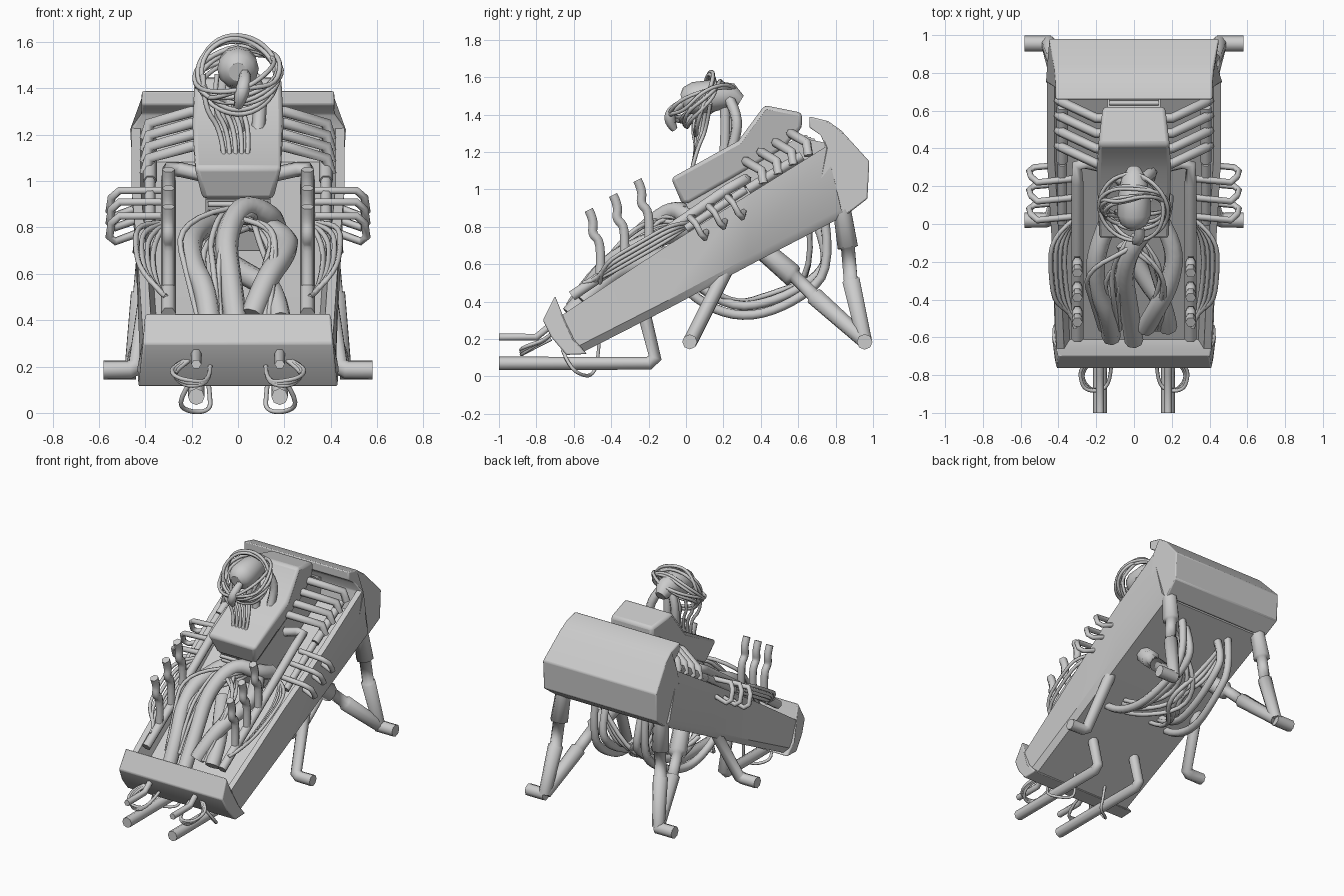
import bpy, bmesh, math, random
from mathutils import Vector, Euler

random.seed(4)


def finish(name, bm, bevel=0.0):
    bmesh.ops.recalc_face_normals(bm, faces=bm.faces)
    me = bpy.data.meshes.new(name)
    bm.to_mesh(me)
    bm.free()
    ob = bpy.data.objects.new(name, me)
    bpy.context.collection.objects.link(ob)
    bpy.context.view_layer.objects.active = ob
    ob.select_set(True)
    bpy.ops.object.shade_smooth_by_angle(angle=math.radians(35))
    ob.select_set(False)
    if bevel:
        m = ob.modifiers.new("bevel", 'BEVEL')
        m.width, m.segments = bevel, 2
    return ob


def prism(name, prof, bevel=0.0):
    """Side profile of (y, z, half width), spanned across x."""
    bm = bmesh.new()
    a = [bm.verts.new((-w, y, z)) for y, z, w in prof]
    b = [bm.verts.new((w, y, z)) for y, z, w in prof]
    n = len(prof)
    for i in range(n):
        j = (i + 1) % n
        bm.faces.new((a[i], a[j], b[j], b[i]))
    bm.faces.new(a)
    bm.faces.new(b)
    return finish(name, bm, bevel)


def tubes(name, paths, r, mirror=True, smooth=True, res=1, cyclic=False):
    """Hoses along paths of (x, y, z[, radius scale])."""
    cu = bpy.data.curves.new(name, 'CURVE')
    cu.dimensions = '3D'
    cu.bevel_depth, cu.bevel_resolution = r, res
    cu.use_fill_caps = True
    for path in paths:
        for s in ((1, -1) if mirror else (1,)):
            sp = cu.splines.new('NURBS' if smooth else 'POLY')
            sp.points.add(len(path) - 1)
            for p, c in zip(sp.points, path):
                p.co = (c[0] * s, c[1], c[2], 1)
                p.radius = c[3] if len(c) > 3 else 1
            if smooth:
                sp.order_u = 3
                sp.use_endpoint_u = not cyclic
                sp.resolution_u = 4
            sp.use_cyclic_u = cyclic
            sp.use_smooth = True
    ob = bpy.data.objects.new(name, cu)
    bpy.context.collection.objects.link(ob)
    return ob


# Sloping tray body: rim, floor and underside at each station
stations = [((-0.66, 0.33), (-0.62, 0.22), (-0.57, 0.12), 0.41, 0.42),
            ((-0.10, 0.70), (-0.06, 0.58), (-0.10, 0.36), 0.435, 0.43),
            ((0.33, 0.97), (0.37, 0.86), (0.35, 0.60), 0.46, 0.44),
            ((0.75, 1.23), (0.78, 1.12), (0.85, 0.86), 0.46, 0.45)]
bm = bmesh.new()
rings = []
for (ry, rz), (fy, fz), (by, bz), w, wb in stations:
    half = [(wb - 0.03, by, bz), (wb, by - 0.02, bz + 0.035), (w, ry, rz),
            (w - 0.04, ry, rz), (w - 0.07, fy, fz)]
    ring = half + [(-x, y, z) for x, y, z in reversed(half)]
    rings.append([bm.verts.new(c) for c in ring])
for a, b in zip(rings, rings[1:]):
    for i in range(len(a)):
        j = (i + 1) % len(a)
        bm.faces.new((a[i], a[j], b[j], b[i]))
bm.faces.new(rings[0])
bm.faces.new(rings[-1])
finish("tray_body", bm)

# Front bumper plate and rear hood
prism("front_plate", [(-0.70, 0.43, .40), (-0.765, 0.30, .41), (-0.72, 0.21, .42),
                      (-0.64, 0.115, .43), (-0.53, 0.12, .43), (-0.60, 0.20, .43),
                      (-0.66, 0.33, .41)], 0.008)
prism("rear_hood", [(0.66, 1.39, .415), (0.76, 1.365, .415), (0.83, 1.315, .42),
                    (0.98, 1.15, .45), (0.97, 0.95, .45), (0.86, 0.865, .43),
                    (0.70, 0.98, .45), (0.75, 1.22, .46), (0.72, 1.29, .42),
                    (0.66, 1.33, .415)], 0.008)

# Central pod with ribbed mount
prism("upper_pod", [(-0.08, 1.06, .19), (0.28, 1.26, .195), (0.42, 1.45, .19),
                    (0.62, 1.41, .165), (0.62, 1.33, .165), (0.52, 1.22, .17),
                    (0.02, 0.93, .155), (-0.02, 0.92, .15)], 0.02)
prism("pod_mount", [(0.0, 0.92, .14), (0.6, 1.28, .14), (0.74, 1.25, .14), (0.74, 1.12, .14),
                    (0.1, 0.70, .14)])
tubes("mount_ribs", [[(-.13, y, z), (.13, y, z)] for y, z in
                     [(-.01 + .02 * i, .90 - .035 * i) for i in range(4)]
                     + [(.64 + .02 * i, 1.28 - .01 * i) for i in range(3)]], 0.013, False, False)

# Head: rounded capsule, snout and neck hoses
tubes("head_capsule", [[(0, -.02, 1.47, .45), (0, 0, 1.475, .8), (0, .05, 1.485, 1),
                        (0, .14, 1.5, .95), (0, .24, 1.5, .75), (0, .29, 1.47, .4)]],
      0.09, False, False, 4)
tubes("snout", [[(0.03, -.02, 1.46, .8), (0.03, -.08, 1.43), (0.01, -.09, 1.36, 1.1),
                 (0, -.06, 1.32, .6)]], 0.03, False)
tubes("neck_hoses", [[(.03, .22, 1.5), (.10, .28, 1.4), (.09, .26, 1.25), (.08, .22, 1.15)],
                     [(-.03, .22, 1.5), (-.1, .24, 1.4), (-.06, .22, 1.2)],
                     [(0, .2, 1.5), (0, .22, 1.35), (0, .2, 1.15)]], 0.03, False)
tubes("neck_wires", [[(-.15 + .06 * i, .05 + .02 * i, 1.46), (-.15 + .04 * i, .03 + .02 * i, 1.32),
                      (-.07 + .03 * i, .06, 1.22), (-.06 + .025 * i, .03, 1.10)]
                     for i in range(5)], 0.011, False)
halo = []
for i in range(7):
    rot = Euler((math.radians(random.uniform(20, 85)), random.uniform(-.4, .4), 0)).to_matrix()
    a, b = random.uniform(.17, .2), random.uniform(.15, .21)
    halo.append([tuple(Vector((0, .09, 1.46)) + rot @ Vector(
        (a * math.cos(t * math.tau / 9), b * math.sin(t * math.tau / 9),
         random.uniform(-.03, .03)))) for t in range(9)])
tubes("head_cable_halo", halo, 0.011, False, cyclic=True)

# Long side rails, S-shaped exhaust stacks
tubes("side_rails", [[(.30, -.61, .43), (.30, -.30, .64), (.30, .22, 1.0), (.30, .31, 1.05),
                      (.25, .32, 1.05), (.16, .30, 1.03)]], 0.032, smooth=False)
tubes("exhaust_stacks", [[(.30, -.52 + dy, .89 + dz), (.30, -.49 + dy, .83 + dz),
                          (.30, -.505 + dy, .76 + dz), (.30, -.45 + dy, .72 + dz),
                          (.30, -.46 + dy, .55 + dz)]
                         for dy, dz in ((0, 0), (.13, .08), (.26, .16))], 0.028)

# Rear shoulder ribs and their posts
tubes("shoulder_ribs", [[(.15, y, z), (.20, y, z), (.38, y + .085, z - .05),
                         (.40, y + .095, z - .12)]
                        for y, z in [(.32 + .08 * i, 1.15 + .05 * i) for i in range(4)]],
      0.026, smooth=False)
tubes("shoulder_posts", [[(.38, .33, 1.0), (.38, .62, 1.18)]], 0.03, smooth=False)

# Handle loops over the rim
tubes("rim_loops", [[(.32, y - .01, z), (.51, y - .03, z), (.545, y, z - .03),
                     (.555, y + .03, z - .09), (.53, y + .05, z - .11), (.42, y + .06, z - .07)]
                    for y, z in ((.05, .85), (.15, .91), (.25, .96))], 0.018, smooth=False)
tubes("rim_bar", [[(.38, 0, .79), (.38, .32, 1.0)]], 0.025, smooth=False)

# Side wires along the rim
tubes("rim_wires", [[(.31, -.55 + .03 * i, .50), (.34 + .025 * i, -.46, .52 + .025 * i),
                     (.37 + .025 * i, -.25, .64 + .025 * i), (.36 + .025 * i, -.06, .75 + .025 * i),
                     (.31, .03, .82)] for i in range(4)], 0.012)

# Thick hoses and wires filling the tray
tubes("tray_hoses", [[(-.12, -.60, .36), (-.13, -.50, .52), (-.20, -.35, .64), (-.21, -.15, .78),
                      (-.12, .05, .82)],
                     [(.0, -.62, .33), (-.03, -.42, .56), (-.06, -.25, .76), (.02, -.06, .91),
                      (.16, .02, .84), (.16, .15, .8)],
                     [(.06, -.55, .42), (.12, -.45, .58), (.2, -.3, .68), (.22, -.1, .76),
                      (.12, .05, .8)],
                     [(.18, -.55, .40), (.16, -.42, .54), (.06, -.3, .58), (-.05, -.1, .65)]],
      0.05, False, res=2)
wires = []
for i in range(10):
    s = -1 if i % 2 else 1
    x = s * random.uniform(.08, .24)
    wires.append([(x * .8, -.56, .42), (x, -.42, random.uniform(.58, .66)),
                  (x + random.uniform(-.06, .06), -.25, random.uniform(.72, .82)),
                  (-x * random.uniform(-.6, .9), -.1, random.uniform(.80, .92)),
                  (-x * .5, .05, .80)])
tubes("tray_wires", wires, 0.013, False)

# Stepped telescopic rear legs and diagonal braces, ending in an outward foot pin
tubes("rear_legs", [[(.38, .82, .98, 1.15), (.40, .865, .69, 1.4), (.40, .866, .685, .95),
                     (.415, .88, .52, .95), (.415, .882, .515, 1.2), (.45, .955, .19, 1)],
                    [(.44, .955, .185), (.58, .955, .185)],
                    [(.24, .36, .72, 1.3), (.33, .57, .54, 1.5), (.335, .58, .535, .9),
                     (.37, .68, .435, .9), (.372, .685, .43, 1.2), (.45, .955, .19, 1)]],
      0.042, smooth=False, res=2)
tubes("middle_legs", [[(.36, .28, .72), (.38, .22, .58), (.44, .03, .20), (.47, .02, .185),
                       (.58, .02, .185)]], 0.04, smooth=False, res=2)

# Front skid pipes with support, upper pipes and wrap cables
tubes("skid_pipes", [[(.18, -1.0, .07), (.18, -.20, .07), (.18, -.165, .10),
                      (.18, -.23, .36)]], 0.036, smooth=False, res=2)
tubes("upper_pipes", [[(.18, -1.0, .21), (.18, -.80, .21), (.18, -.74, .26),
                       (.18, -.66, .26)]], 0.022, smooth=False)
tubes("front_cables", [[(.18, -.70, .25), (.25 + .02 * i, -.74, .2), (.28, -.82 - .02 * i, .16),
                        (.22, -.89, .11 + .015 * i), (.12, -.86, .13), (.12, -.72, .2)]
                       for i in range(3)], 0.01)
tubes("skid_loops", [[(.20, -.66, .14), (.27, -.62, .04), (.2, -.54, .0), (.12, -.50, .01),
                      (.12, -.47, .07), (.14, -.46, .25)]], 0.01)

# Hoses hanging under the belly
tubes("belly_hoses", [[(.26, .02, .45), (.25, .12, .36), (.24, .36, .31), (.2, .62, .42),
                       (.2, .78, .58), (.2, .74, .85)],
                      [(.16, .08, .48), (.17, .22, .36), (.14, .48, .40), (.12, .72, .54),
                       (.14, .76, .66), (.14, .70, .82)]], 0.028)
tubes("belly_wires", [[(.10 + .05 * i, .02 + .06 * i, .46), (.16, .2 + .03 * i, .32 + .03 * i),
                       (-.1 + .06 * i, .45, .36 + .04 * i), (.02 + .05 * i, .68, .52),
                       (.2, .66, .78)] for i in range(3)], 0.016)

# Turn all hose curves into meshes
bpy.ops.object.select_all(action='DESELECT')
for ob in list(bpy.data.objects):
    if ob.type == 'CURVE':
        ob.select_set(True)
        bpy.context.view_layer.objects.active = ob
bpy.ops.object.convert(target='MESH')
